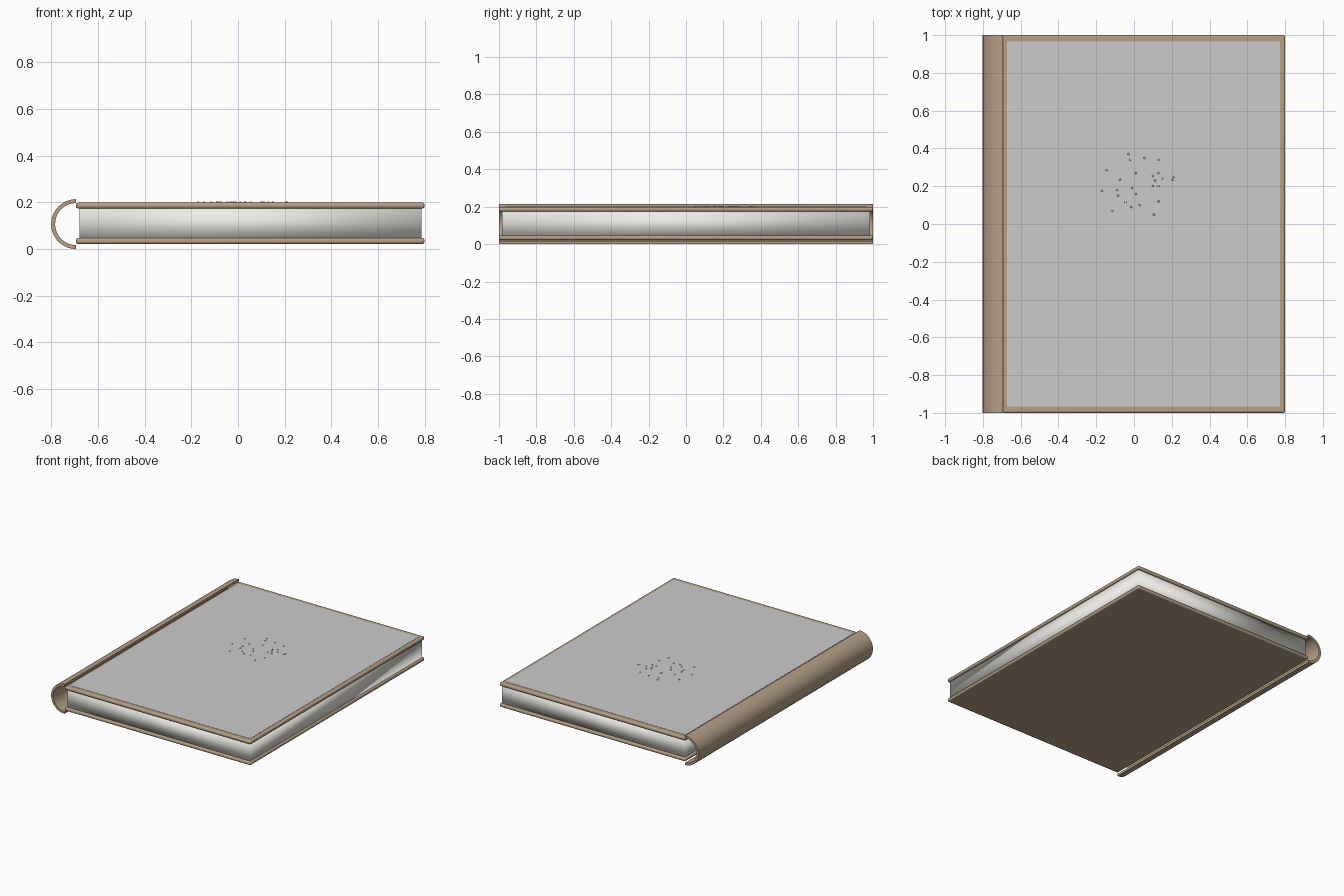
import bpy, bmesh, math

if "Cube" in bpy.data.objects:
    bpy.data.objects.remove(bpy.data.objects["Cube"])


def material(name, rgb):
    m = bpy.data.materials.new(name)
    m.diffuse_color = (*rgb, 1)
    m.use_nodes = True
    m.node_tree.nodes["Principled BSDF"].inputs["Base Color"].default_value = m.diffuse_color
    return m


LEATHER = material("tan_leather", (0.46, 0.35, 0.24))
PAPER = material("paper", (0.85, 0.84, 0.80))


def add_mesh(name, bm, mat=None):
    bmesh.ops.recalc_face_normals(bm, faces=bm.faces[:])
    me = bpy.data.meshes.new(name)
    bm.to_mesh(me)
    bm.free()
    ob = bpy.data.objects.new(name, me)
    bpy.context.collection.objects.link(ob)
    if mat:
        me.materials.append(mat)
    return ob


def box(name, lo, hi, mat=None, bevel=0.0):
    bm = bmesh.new()
    bmesh.ops.create_cube(bm, size=1)
    for v in bm.verts:
        v.co = [(a + b) / 2 + c * (b - a) for a, b, c in zip(lo, hi, v.co)]
    ob = add_mesh(name, bm, mat)
    if bevel:
        mod = ob.modifiers.new("rounded_edges", "BEVEL")
        mod.width, mod.segments = bevel, 4
    return ob


def smooth(ob, angle=30):
    bpy.ops.object.select_all(action="DESELECT")
    ob.select_set(True)
    bpy.context.view_layer.objects.active = ob
    bpy.ops.object.shade_smooth_by_angle(angle=math.radians(angle))


# Front and back cover boards with rounded edges
for name, z0 in (("back_cover", 0.022), ("front_cover", 0.174)):
    smooth(box(name, (-0.695, -1, z0), (0.8, 1, z0 + 0.025), LEATHER, 0.010), 40)

# Page block, softly shaded
pages = box("page_block", (-0.68, -0.985, 0.04), (0.787, 0.985, 0.18), PAPER)
pages.data.shade_smooth()

# Inset panel on the front cover
box("cover_panel", (-0.672, -0.967, 0.194), (0.774, 0.967, 0.2005))

# Half-round spine: a thick C profile extruded along y
CX, CZ, R_OUT, R_IN, N = -0.694, 0.107, 0.107, 0.09, 32
arc = [math.pi / 2 + math.pi * i / N for i in range(N + 1)]
profile = [(CX + r * math.cos(a), CZ + r * math.sin(a))
           for r, angles in ((R_OUT, arc), (R_IN, arc[::-1])) for a in angles]
bm = bmesh.new()
ends = [[bm.verts.new((x, y, z)) for x, z in profile] for y in (-1, 1)]
count = len(profile)
for i in range(count):
    j = (i + 1) % count
    bm.faces.new((ends[0][i], ends[0][j], ends[1][j], ends[1][i]))
for ring in ends:
    for i in range(N):
        k = count - 1 - i
        bm.faces.new((ring[i], ring[i + 1], ring[k - 1], ring[k]))
smooth(add_mesh("spine", bm, LEATHER))

# Tiny studs scattered on the front cover
STUDS = [(-.03, .37), (-.02, .34), (.055, .35), (.13, .34), (-.145, .285),
         (.01, .27), (.10, .255), (.13, .27), (.11, .23), (.15, .24),
         (.21, .25), (.205, .235), (-.075, .235), (-.17, .175), (-.09, .18),
         (-.085, .15), (-.01, .19), (.01, .16), (.10, .20), (.13, .20),
         (-.045, .115), (-.015, .09), (.03, .10), (.13, .12), (-.115, .07),
         (.105, .05)]
bm = bmesh.new()
for x, y in STUDS:
    new = bmesh.ops.create_uvsphere(bm, u_segments=10, v_segments=6, radius=0.006)
    bmesh.ops.translate(bm, verts=new["verts"], vec=(x, y, 0.1985))
smooth(add_mesh("cover_studs", bm), 60)
